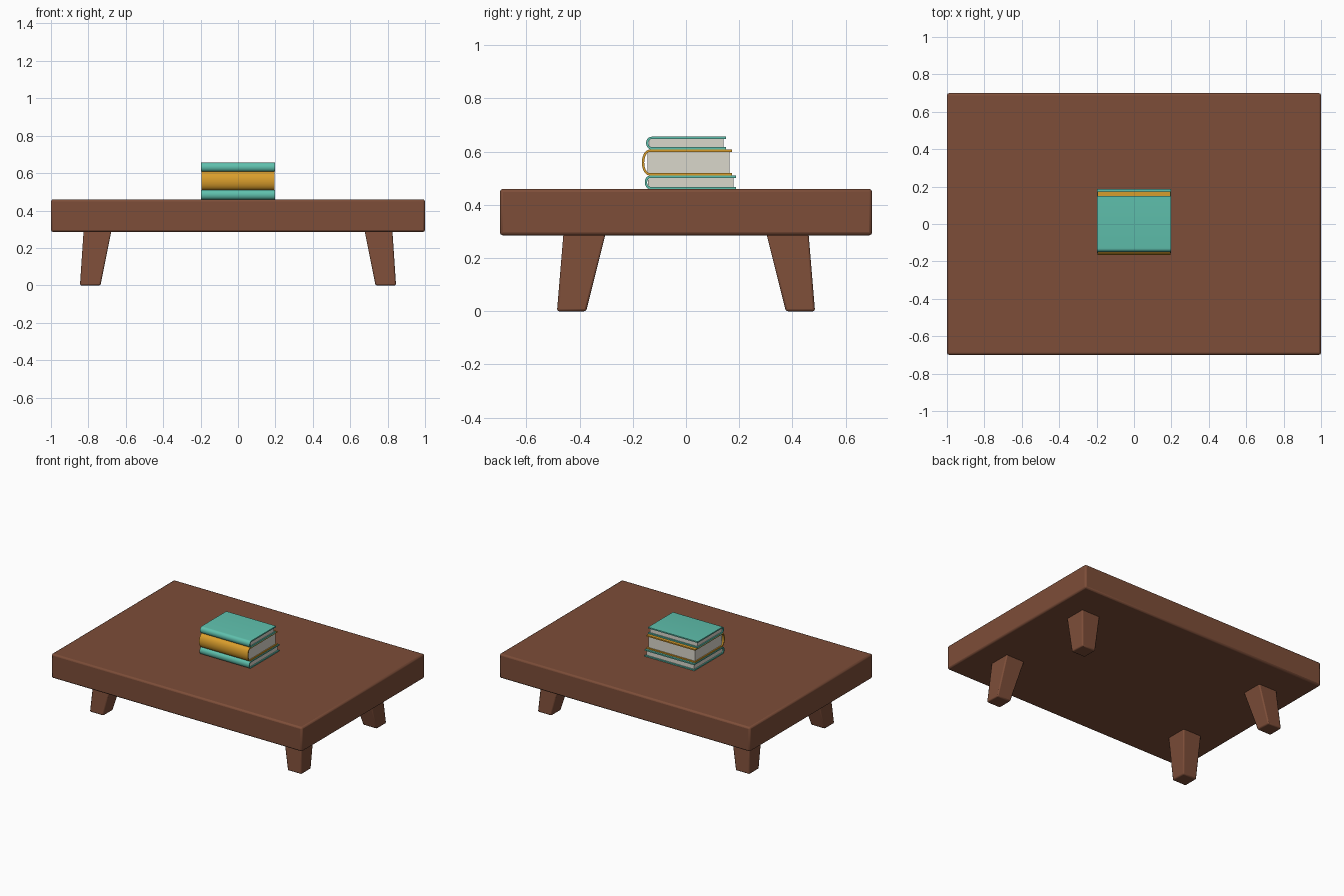
import bpy, bmesh, math

if "Cube" in bpy.data.objects:
    bpy.data.objects.remove(bpy.data.objects["Cube"])

def mat(name, rgb):
    m = bpy.data.materials.new(name)
    m.diffuse_color = (*rgb, 1)
    m.use_nodes = True
    m.node_tree.nodes["Principled BSDF"].inputs["Base Color"].default_value = m.diffuse_color
    return m

WOOD = mat("brown wood", (0.205, 0.075, 0.040))
TEAL = mat("teal cover", (0.115, 0.53, 0.42))
GOLD = mat("golden cover", (0.70, 0.34, 0.025))
PAGE = mat("off white pages", (0.70, 0.68, 0.60))

def finish(name, bm, material, bevel=0.0, segs=2):
    bmesh.ops.recalc_face_normals(bm, faces=bm.faces[:])
    me = bpy.data.meshes.new(name)
    bm.to_mesh(me)
    bm.free()
    me.materials.append(material)
    ob = bpy.data.objects.new(name, me)
    bpy.context.collection.objects.link(ob)
    if bevel:
        b = ob.modifiers.new("soft edges", 'BEVEL')
        b.width, b.segments = bevel, segs
        b.limit_method = 'ANGLE'
    bpy.ops.object.select_all(action='DESELECT')
    ob.select_set(True)
    bpy.context.view_layer.objects.active = ob
    bpy.ops.object.shade_smooth_by_angle(angle=math.radians(40))
    return ob

def frustum(name, bottom, top, z0, z1, material, bevel=0.0):
    # each rectangle is x0, x1, y0, y1
    bm = bmesh.new()
    rings = []
    for (x0, x1, y0, y1), z in ((bottom, z0), (top, z1)):
        rings.append([bm.verts.new(p) for p in
                      ((x0, y0, z), (x1, y0, z), (x1, y1, z), (x0, y1, z))])
    a, b = rings
    bm.faces.new(a)
    bm.faces.new(b)
    for i in range(4):
        j = (i + 1) % 4
        bm.faces.new((a[i], a[j], b[j], b[i]))
    return finish(name, bm, material, bevel)

def box(name, x0, x1, y0, y1, z0, z1, material, bevel=0.0):
    r = (x0, x1, y0, y1)
    return frustum(name, r, r, z0, z1, material, bevel)

def book_cover(name, hx, spine_y, edge_y, z0, z1, bulge, t, material):
    # C-shaped cover: two boards joined by a rounded spine facing the front
    zc, h = (z0 + z1) / 2, (z1 - z0) / 2
    def line(r, b):
        arc = [(spine_y + bulge - b * math.sin(math.pi * i / 12),
                zc - r * math.cos(math.pi * i / 12)) for i in range(13)]
        return [(edge_y, zc - r)] + arc + [(edge_y, zc + r)]
    outer, inner = line(h, bulge), line(h - t, bulge - t)
    loop = outer + inner[::-1]
    n, k = len(loop), len(outer)
    bm = bmesh.new()
    L, R = ([bm.verts.new((s * hx, y, z)) for y, z in loop] for s in (-1, 1))
    for i in range(n):
        j = (i + 1) % n
        bm.faces.new((L[i], L[j], R[j], R[i]))
    for side in (L, R):
        for i in range(k - 1):
            bm.faces.new((side[i], side[i + 1], side[n - 2 - i], side[n - 1 - i]))
    return finish(name, bm, material)

# Table top
box("table_top", -1, 1, -0.7, 0.7, 0.285, 0.46, WOOD, 0.012)

# Tapered, splayed legs
for sx, xn in ((-1, "left"), (1, "right")):
    for sy, yn in ((-1, "front"), (1, "back")):
        bot = (sx * 0.735, sx * 0.845, sy * 0.375, sy * 0.485)
        top = (sx * 0.675, sx * 0.825, sy * 0.30, sy * 0.46)
        frustum(f"{yn}_{xn}_leg", bot, top, 0.0, 0.30, WOOD, 0.008)

# Stack of books: half width, spine y, cover edge y, z range, bulge, thickness
books = (
    ("bottom_book", 0.198, -0.155, 0.188, 0.459, 0.510, 0.02, 0.009, TEAL),
    ("middle_book", 0.194, -0.166, 0.173, 0.510, 0.608, 0.03, 0.009, GOLD),
    ("top_book", 0.198, -0.150, 0.150, 0.608, 0.656, 0.02, 0.009, TEAL),
)
for name, hx, sy, ey, z0, z1, bulge, t, m in books:
    book_cover(name + "_cover", hx, sy, ey, z0, z1, bulge, t, m)
    box(name + "_pages", -hx + 0.008, hx - 0.008, sy + bulge - 0.008, ey - 0.009,
        z0 + t - 0.001, z1 - t + 0.001, PAGE)
